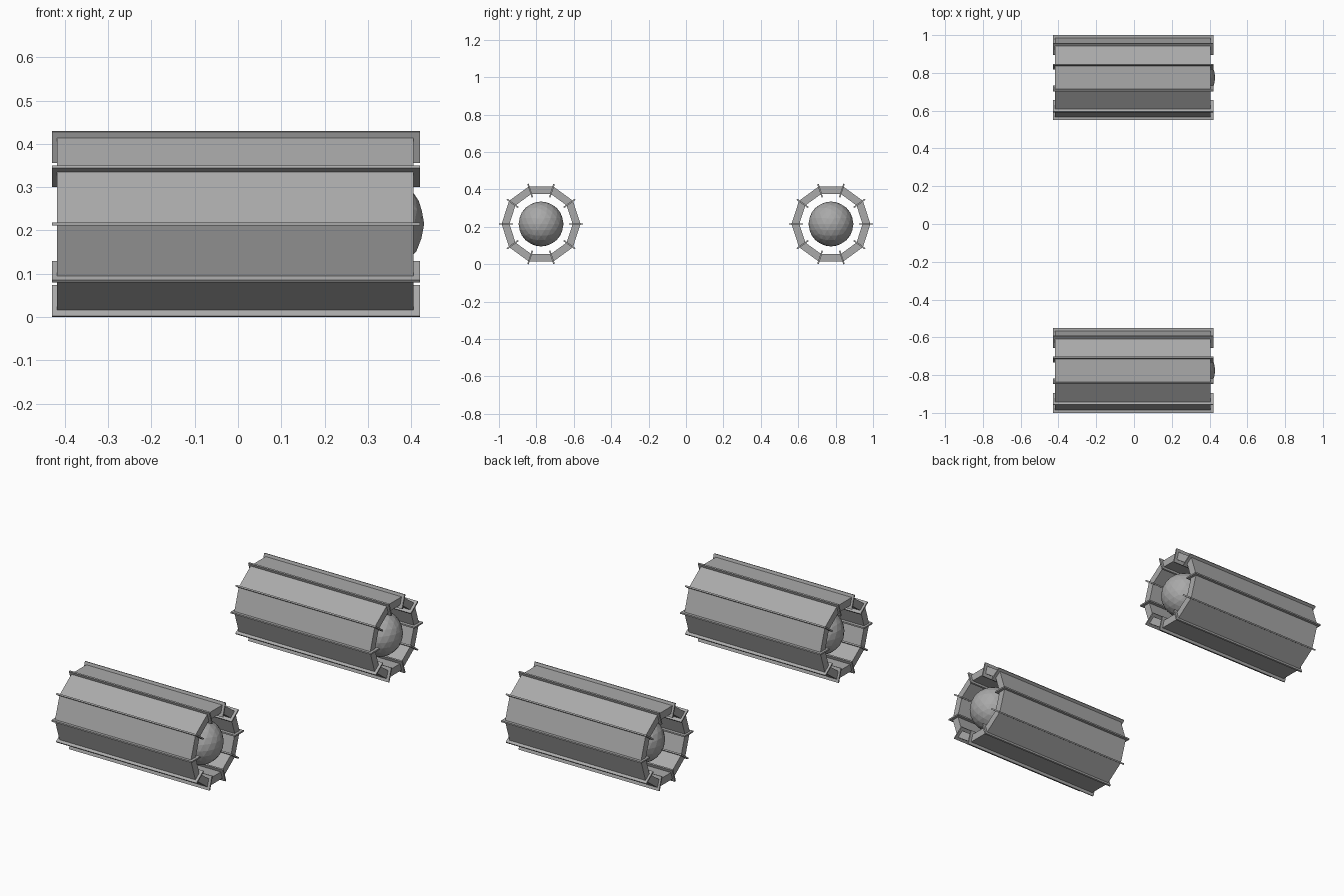
import bpy, bmesh, math
from mathutils import Matrix

if "Cube" in bpy.data.objects:
    bpy.data.objects.remove(bpy.data.objects["Cube"])

SIDES = 10
CZ, CY = 0.215, 0.775              # height and side offset of each pod axis
X0, X1 = -0.418, 0.405             # casing ends
R_OUT, R_IN = 0.211, 0.169         # casing corner radii

grey = bpy.data.materials.new("grey metal")
grey.diffuse_color = (0.40, 0.40, 0.40, 1)
grey.use_nodes = True
grey.node_tree.nodes["Principled BSDF"].inputs["Base Color"].default_value = grey.diffuse_color


def finish(name, bm, y):
    bmesh.ops.recalc_face_normals(bm, faces=bm.faces)
    me = bpy.data.meshes.new(name)
    bm.to_mesh(me)
    bm.free()
    me.materials.append(grey)
    ob = bpy.data.objects.new(name, me)
    ob.location = (0, y, CZ)
    bpy.context.collection.objects.link(ob)


def casing(y):
    # open ten-sided tube with thick walls
    bm = bmesh.new()
    rings = []
    for x, r in ((X0, R_OUT), (X1, R_OUT), (X1, R_IN), (X0, R_IN)):
        rings.append([bm.verts.new((x, r * math.cos(a), r * math.sin(a)))
                      for a in (math.tau * i / SIDES for i in range(SIDES))])
    for k in range(4):
        a, b = rings[k], rings[(k + 1) % 4]
        for i in range(SIDES):
            j = (i + 1) % SIDES
            bm.faces.new((a[i], a[j], b[j], b[i]))
    finish("casing", bm, y)


def fins(y):
    # thin radial plates through every corner, a little longer than the casing
    bm = bmesh.new()
    for i in range(SIDES):
        m = (Matrix.Rotation(math.tau * i / SIDES, 4, 'X')
             @ Matrix.Translation((-0.005, 0.1875, 0))
             @ Matrix.Diagonal((0.85, 0.075, 0.008, 1)))
        bmesh.ops.create_cube(bm, size=1, matrix=m)
    finish("fins", bm, y)


def core(name, x, y):
    # faceted ball inside the tube
    bm = bmesh.new()
    bmesh.ops.create_icosphere(bm, subdivisions=3, radius=0.12,
                               matrix=Matrix.Translation((x, 0, 0)))
    finish(name, bm, y)


for y in (-CY, CY):
    casing(y)
    fins(y)
    core("right_core", 0.31, y)
    core("left_core", -0.27, y)
